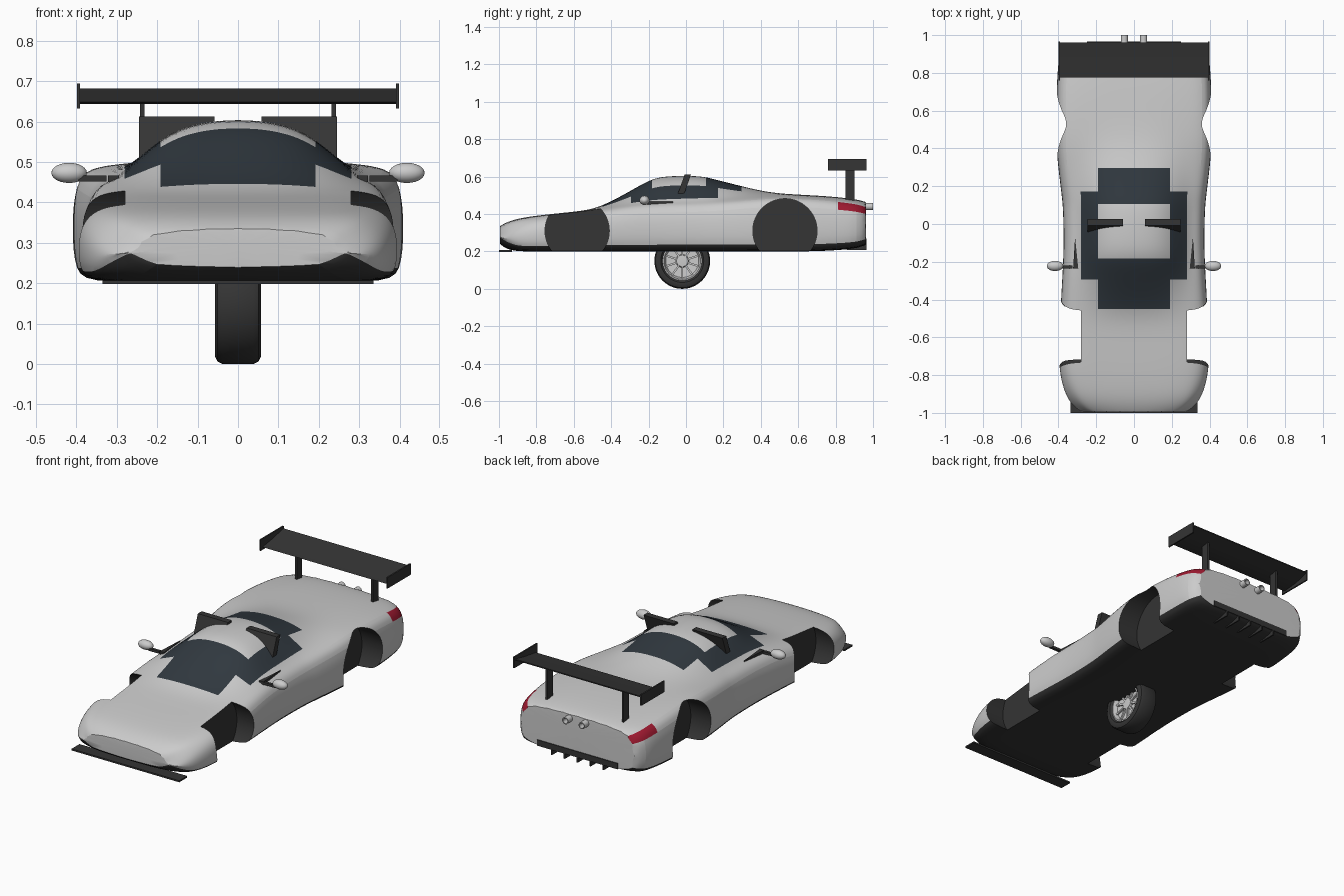
import bpy, bmesh, math
from mathutils import Matrix, Vector

if "Cube" in bpy.data.objects:
    bpy.data.objects.remove(bpy.data.objects["Cube"])


def mat(name, r, g, b):
    m = bpy.data.materials.new(name)
    m.diffuse_color = (r, g, b, 1)
    m.use_nodes = True
    m.node_tree.nodes["Principled BSDF"].inputs["Base Color"].default_value = m.diffuse_color
    return m


PAINT = mat("paint", .72, .72, .72)
BLACK = mat("black", .035, .035, .035)
GLASS = mat("glass", .03, .04, .05)
LAMP = mat("lamp", .9, .9, .9)
RED = mat("red", .35, .01, .03)


def finish(name, bm, m, angle=35):
    bmesh.ops.recalc_face_normals(bm, faces=bm.faces[:])
    me = bpy.data.meshes.new(name)
    bm.to_mesh(me)
    bm.free()
    ob = bpy.data.objects.new(name, me)
    bpy.context.collection.objects.link(ob)
    for k in (m if isinstance(m, list) else [m]):
        me.materials.append(k)
    smooth(ob, angle)
    return ob


def smooth(ob, angle=35):
    bpy.ops.object.select_all(action='DESELECT')
    ob.select_set(True)
    bpy.context.view_layer.objects.active = ob
    bpy.ops.object.shade_smooth_by_angle(angle=math.radians(angle))


def box(name, x, y, z, m, shear=0):
    """Box from ranges; shear shifts y with height."""
    bm = bmesh.new()
    bmesh.ops.create_cube(bm, size=1)
    for v in bm.verts:
        h = v.co.z
        v.co = [(a[0] + a[1]) / 2 + c * (a[1] - a[0]) for a, c in zip((x, y, z), v.co)]
        v.co.y += shear * h
    return finish(name, bm, m)


def prism(name, pts, x0, x1, m):
    """Side profile of (y, z) points extruded along x."""
    bm = bmesh.new()
    f = bm.faces.new([bm.verts.new((x0, y, z)) for y, z in pts])
    r = bmesh.ops.extrude_face_region(bm, geom=[f])
    bmesh.ops.translate(bm, vec=(x1 - x0, 0, 0),
                        verts=[g for g in r['geom'] if isinstance(g, bmesh.types.BMVert)])
    return finish(name, bm, m)


def lathe(name, prof, centre, m, axis='X', n=48):
    """Turn (along, radius) points about an axis."""
    bm = bmesh.new()
    vs = [bm.verts.new((a, 0, r)) for a, r in prof]
    es = [bm.edges.new(p) for p in zip(vs, vs[1:])]
    bmesh.ops.spin(bm, geom=vs + es, cent=(0, 0, 0), axis=(1, 0, 0),
                   angle=2 * math.pi, steps=n, use_merge=True)
    bmesh.ops.remove_doubles(bm, verts=bm.verts[:], dist=1e-5)
    if axis == 'Y':
        bmesh.ops.rotate(bm, verts=bm.verts[:], matrix=Matrix.Rotation(math.pi / 2, 3, 'Z'))
    bmesh.ops.translate(bm, verts=bm.verts[:], vec=centre)
    return finish(name, bm, m)


# Body stations: y, half width, bottom, shoulder, z at x=.29, z at x=.19, centre top
rows = [
    (-.995, .28, .24, .305, .32, .33, .335), (-.96, .33, .212, .325, .345, .353, .356),
    (-.90, .368, .2, .352, .37, .375, .376), (-.80, .394, .2, .375, .388, .39, .391),
    (-.70, .402, .2, .387, .40, .402, .402), (-.58, .398, .2, .40, .412, .414, .414),
    (-.46, .392, .2, .418, .427, .43, .432), (-.28, .382, .2, .445, .457, .50, .535),
    (-.18, .377, .2, .45, .462, .552, .593), (-.09, .375, .2, .453, .466, .563, .606),
    (.04, .377, .2, .456, .47, .563, .607), (.11, .381, .2, .458, .475, .557, .599),
    (.155, .386, .2, .462, .477, .548, .587), (.30, .404, .2, .473, .486, .522, .549),
    (.42, .415, .2, .484, .495, .508, .520), (.53, .412, .2, .487, .496, .503, .507),
    (.68, .414, .2, .481, .492, .498, .50), (.82, .407, .207, .468, .48, .488, .49),
    (.92, .396, .217, .455, .466, .474, .477), (.962, .355, .235, .44, .452, .461, .464)]


def section(y, w, b, s, a, c, t):
    k = min(1, w / .37)
    lip = .045 if y < -.93 else .022
    half = [(0, b), (w - .05, b), (w - .008, b + lip), (w, (b + s) / 2),
            (w - .01, s - .035), (w - .045, s), (.29 * k, a), (.19 * k, c),
            (.1 * k, c + (t - c) * .82), (0, t)]
    return [(x, y, z) for x, z in half] + [(-x, y, z) for x, z in half[8:0:-1]]


bm = bmesh.new()
crease = bm.edges.layers.float.new('crease_edge')
rings = [[bm.verts.new(p) for p in section(*r)] for r in rows]
N = len(rings[0])
for i in range(len(rings) - 1):
    y0, y1 = rows[i][0], rows[i + 1][0]
    for j in range(N):
        k = (j + 1) % N
        f = bm.faces.new((rings[i][j], rings[i][k], rings[i + 1][k], rings[i + 1][j]))
        col = min(j, N - 1 - j)
        if col <= 1:
            f.material_index = 1                      # floor and sills
        elif col >= 7 and (-.47 < y0 and y1 < -.17 or .10 < y0 and y1 < .31):
            f.material_index = 2                      # windscreen, rear window
        elif col == 6 and -.29 < y0 and y1 < .16:
            f.material_index = 2                      # side windows
        elif col in (4, 5) and y1 < -.79:
            f.material_index = 3                      # headlights
        elif col == 4 and y0 > .81:
            f.material_index = 4                      # tail lights
for ring in (rings[0], rings[-1]):
    f = bm.faces.new(ring)
    for e in f.edges:
        e[crease] = .85
MATS = [PAINT, BLACK, GLASS, LAMP, RED]
body = finish("car_body", bm, MATS)
body.modifiers.new("round", 'SUBSURF').levels = 2

# Wheel arches cut into the sides
for yc in (-.582, .529):
    for s in (-1, 1):
        bm = bmesh.new()
        bmesh.ops.create_cone(bm, cap_ends=True, segments=64, radius1=.172, radius2=.172, depth=.26,
                              matrix=Matrix.Translation((s * .41, yc, .31)) @ Matrix.Rotation(math.pi / 2, 4, 'Y'))
        for f in bm.faces:
            f.material_index = 1
        cut = finish("arch_cutter", bm, MATS)
        cut.hide_render = True
        cut.hide_set(True)
        mod = body.modifiers.new("arch", 'BOOLEAN')
        mod.operation, mod.solver, mod.object = 'DIFFERENCE', 'EXACT', cut
bpy.context.view_layer.objects.active = body
for name in [m.name for m in body.modifiers]:
    bpy.ops.object.modifier_apply(modifier=name)
for ob in [o for o in bpy.data.objects if o.name.startswith("arch_cutter")]:
    bpy.data.objects.remove(ob)
smooth(body)

# Front splitter, rear diffuser with fins, exhausts
box("front_splitter", (-.335, .335), (-1, -.93), (.198, .207), BLACK)
box("diffuser", (-.25, .25), (.84, .966), (.235, .268), BLACK)
for i in range(5):
    box("diffuser_fin", (-.164 + .08 * i, -.156 + .08 * i), (.86, .966), (.207, .24), BLACK)
for s in (-1, 1):
    lathe("exhaust", [(-.05, .019), (.04, .019), (.04, .014), (-.01, .014), (-.01, 0)],
          (s * .051, .96, .44), PAINT, 'Y', 24)

# Rear wing
prism("wing_blade", [(.775, .648), (.79, .644), (.88, .652), (.962, .676), (.962, .682), (.87, .662)],
      -.395, .395, BLACK)
for s in (-1, 1):
    box("wing_end_plate", (s * .395 - .004, s * .395 + .004), (.76, .965), (.632, .694), BLACK)
    box("wing_strut", (s * .237 - .006, s * .237 + .006), (.853, .90), (.45, .658), BLACK)

# Seat tops through the roof, mirrors and window trim
for s in (-1, 1):
    x = sorted((s * .058, s * .245))
    box("seat_back", x, (-.032, .002), (.47, .612), BLACK, .05)
    box("mirror_arm", sorted((s * .325, s * .395)), (-.236, -.22), (.452, .466), BLACK)
    bm = bmesh.new()
    bmesh.ops.create_uvsphere(bm, u_segments=24, v_segments=12, radius=1)
    bmesh.ops.scale(bm, verts=bm.verts[:], vec=(.044, .027, .025))
    bmesh.ops.translate(bm, verts=bm.verts[:], vec=(s * .418, -.222, .473))
    finish("mirror", bm, PAINT, 60)
    bm = bmesh.new()
    lo = [bm.verts.new((s * a, b, .45)) for a, b in ((.295, -.235), (.322, -.235), (.312, -.07))]
    f = bm.faces.new(lo)
    r = bmesh.ops.extrude_face_region(bm, geom=[f])
    bmesh.ops.translate(bm, vec=(0, 0, .017), verts=[g for g in r['geom'] if isinstance(g, bmesh.types.BMVert)])
    finish("window_trim", bm, BLACK)

# Single centre wheel
C = Vector((0, -.02, .149))
tyre = [(.044, .104), (.055, .115), (.057, .13), (.051, .143), (.038, .149)]
lathe("tyre", tyre + [(-a, r) for a, r in tyre[::-1]] + [(.044, .104)], C, BLACK, n=64)
rim = [(.046, .105), (.048, .098), (.036, .093), (.024, .088), (.022, .035), (.034, .03), (.036, 0)]
for s in (-1, 1):
    lathe("wheel_rim", [(s * a, r) for a, r in rim], C, PAINT)
    for i in range(10):
        sp = box("rim_spoke", sorted((s * .02, s * .033)), (-.005, .005), (.025, .092), PAINT)
        sp.matrix_world = Matrix.Translation(C) @ Matrix.Rotation(i * math.pi / 5, 4, 'X')
